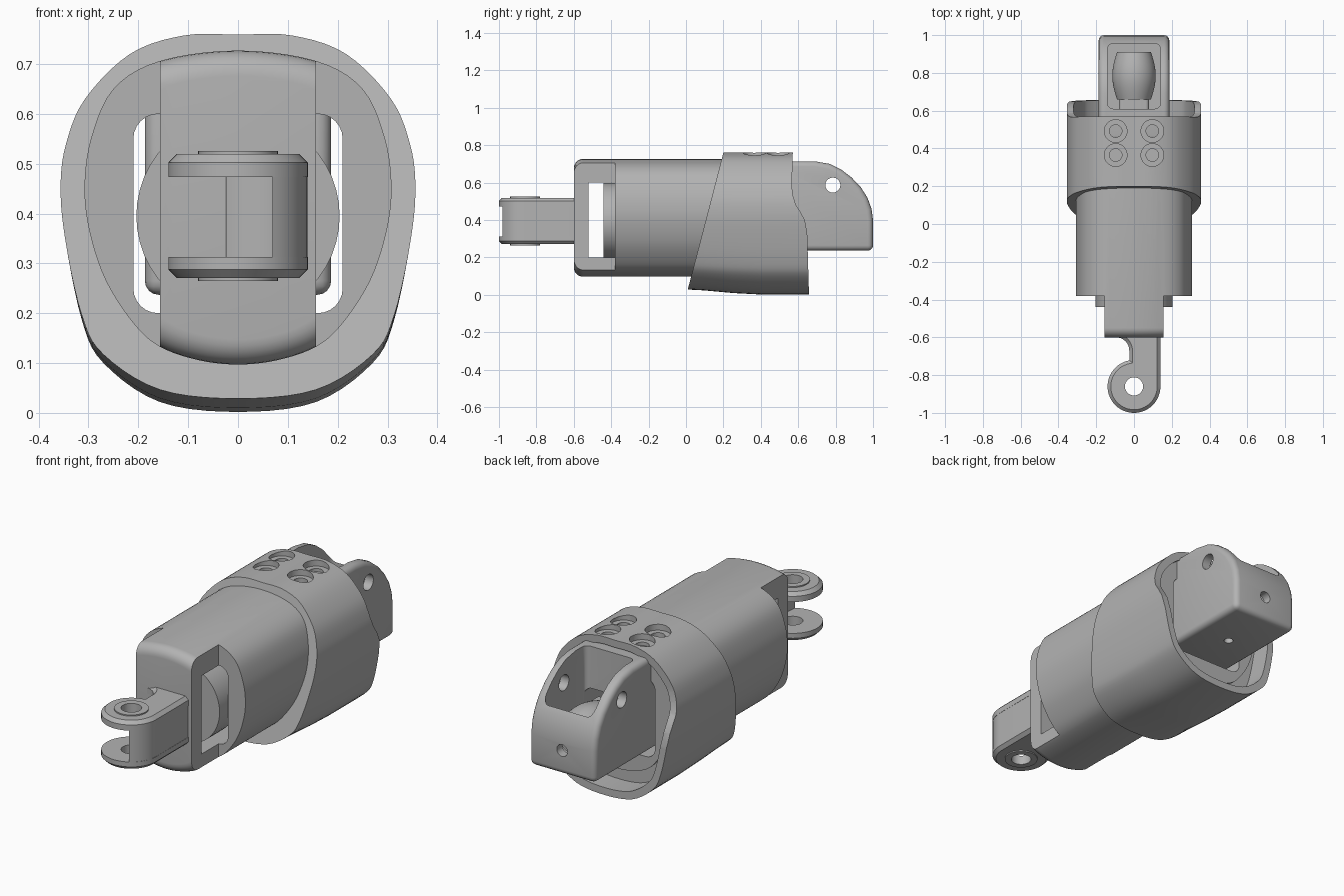
import bpy, bmesh, math
from mathutils import Matrix, Vector
from mathutils.geometry import interpolate_bezier

cube = bpy.data.objects.get("Cube")
if cube:
    bpy.data.objects.remove(cube, do_unlink=True)

grey = bpy.data.materials.new("mid_grey")
grey.use_nodes = True
grey.diffuse_color = (0.45, 0.45, 0.45, 1)
grey.node_tree.nodes["Principled BSDF"].inputs["Base Color"].default_value = grey.diffuse_color
parts = []


def make(name, bm):
    bmesh.ops.recalc_face_normals(bm, faces=bm.faces)
    mesh = bpy.data.meshes.new(name)
    bm.to_mesh(mesh)
    bm.free()
    mesh.materials.append(grey)
    ob = bpy.data.objects.new(name, mesh)
    bpy.context.collection.objects.link(ob)
    return ob


def loft(name, rings):
    """Skin a list of equal-length point rings and cap the ends."""
    bm = bmesh.new()
    rows = [[bm.verts.new(p) for p in ring] for ring in rings]
    n = len(rows[0])
    for a, b in zip(rows, rows[1:]):
        for i in range(n):
            bm.faces.new((a[i], a[(i + 1) % n], b[(i + 1) % n], b[i]))
    bm.faces.new(rows[0])
    bm.faces.new(rows[-1])
    return make(name, bm)


def prism(name, points, axis, lo, hi):
    place = {"x": lambda a, b, h: (h, a, b),
             "y": lambda a, b, h: (a, h, b),
             "z": lambda a, b, h: (a, b, h)}[axis]
    return loft(name, [[place(a, b, h) for a, b in points] for h in (lo, hi)])


def arc(cx, cy, r, start, end, steps):
    angles = [math.radians(start + (end - start) * i / steps) for i in range(steps + 1)]
    return [(cx + r * math.cos(t), cy + r * math.sin(t)) for t in angles]


def rod(name, axis, a, b, r, lo, hi):
    return prism(name, arc(a, b, r, 0, 352.5, 47), axis, lo, hi)


def rounded_box(name, axis, x0, x1, y0, y1, r, lo, hi):
    pts = (arc(x1 - r, y1 - r, r, 0, 90, 6) + arc(x0 + r, y1 - r, r, 90, 180, 6)
           + arc(x0 + r, y0 + r, r, 180, 270, 6) + arc(x1 - r, y0 + r, r, 270, 360, 6))
    return prism(name, pts, axis, lo, hi)


def apply(ob, mod):
    bpy.context.view_layer.objects.active = ob
    bpy.ops.object.modifier_apply(modifier=mod.name)


def boolean(ob, cutter, operation="DIFFERENCE"):
    mod = ob.modifiers.new("cut", "BOOLEAN")
    mod.operation, mod.solver, mod.object = operation, "EXACT", cutter
    apply(ob, mod)
    bpy.data.objects.remove(cutter, do_unlink=True)


def bevel(ob, width, segments):
    mod = ob.modifiers.new("round", "BEVEL")
    mod.width, mod.segments, mod.limit_method = width, segments, "ANGLE"
    mod.angle_limit = math.radians(40)
    apply(ob, mod)


def section(half):
    """Smooth closed outline from a right-hand half, top to bottom."""
    pts = [Vector(p) for p in half]
    pts += [Vector((-p.x, p.y)) for p in reversed(pts[1:-1])]
    n, out = len(pts), []
    for i in range(n):
        a, b, c, d = (pts[(i + k) % n] for k in (-1, 0, 1, 2))
        curve = interpolate_bezier(b, b + (c - a) / 6, c - (d - b) / 6, c, 6)
        out += [(p[0], p[1]) for p in curve[:-1]]
    return out


def scaled(points, k, cz):
    return [(x * k, cz + (z - cz) * k) for x, z in points]


inner = section([(0, .727), (.157, .706), (.25, .65), (.295, .55), (.308, .45),
                 (.297, .36), (.265, .265), (.21, .18), (.157, .133), (.08, .106), (0, .097)])
outer = section([(0, .759), (.11, .757), (.217, .72), (.307, .63), (.345, .54), (.356, .455),
                 (.347, .35), (.313, .185), (.27, .1), (.157, .022), (0, .002)])


def passage(ob):
    boolean(ob, rounded_box("passage", "y", -.21, .21, .2, .6, .05, -.52, .7))


def screw_holes(ob):
    for x in (-.097, .097):
        for y in (.365, .492):
            boolean(ob, rod("bore", "z", x, y, .06, .73, .9))
            boolean(ob, rod("bore", "z", x, y, .033, .70, .9))


# Inner barrel with its front yoke and through passage
rings = []
for i in range(7):
    t = math.radians(15 * i)
    k = 1 - .05 * (1 - math.sin(t)) / .31
    rings.append([(x, -.6 + .05 * (1 - math.cos(t)), z) for x, z in scaled(inner, k, .41)])
rings.append([(x, .55, z) for x, z in inner])
body = loft("inner_body", rings)
for s in (-1, 1):
    x0, x1 = sorted((s * .157, s * .5))
    boolean(body, prism("side_cut", [(x0, -.7), (x1, -.7), (x1, -.38), (x0, -.38)], "z", -.1, 1))
passage(body)
screw_holes(body)
parts.append(body)

# Outer collar: tapered sleeve trimmed by a slanted front and stepped back
rings = []
for y, drop in ((-.05, .03), (.1, .022), (.25, .008), (.4, 0), (.75, 0)):
    rings.append([(x, y, z + drop * max(0, .3 - z) / .3) for x, z in outer])
collar = loft("outer_collar", rings)
side = [(-.011, -.05), (.21, .8), (.572, .8), (.566, .58), (.572, .53), (.588, .48),
        (.614, .44), (.635, .4), (.648, .33), (.657, .02), (.657, -.05)]
boolean(collar, prism("trim", side, "x", -.6, .6), "INTERSECT")
boolean(collar, prism("bore", scaled(inner, .98, .41), "y", -.3, .545))
boolean(collar, prism("pocket", scaled(outer, .9, .38), "y", .54, .9))
screw_holes(collar)
parts.append(collar)

# Internal disc and drive shaft
parts.append(rod("front_disc", "y", 0, .395, .204, -.44, -.3))
parts.append(rod("drive_shaft", "y", 0, .395, .05, -.32, .68))
rings = []
for i in range(13):
    y = .66 + .25 * i / 12
    r = .09 + .025 * math.sin(math.pi * i / 12)
    rings.append([(a, y, b) for a, b in arc(0, .395, r, 0, 352.5, 47)])
parts.append(loft("rear_barrel", rings))
parts.append(rounded_box("barrel_flange", "y", -.08, .08, .32, .47, .02, .61, .66))

# Front clevis: two chamfered plates, web, washers
plan = (arc(0, -.86, .14, 0, -260, 40) + arc(-.095, -.67, .07, 0, 90, 8)
        + [(-.095, -.58), (.14, -.58)])
for name, z_in, z_out, z_ring in (("upper", .473, .519, .525), ("lower", .313, .271, .265)):
    lo, hi = sorted((z_in, z_out))
    plate = prism(name + "_clevis_plate", plan, "z", lo, hi)
    bm = bmesh.new()
    bm.from_mesh(plate.data)
    rim = [e for e in bm.edges if all(abs(v.co.z - z_out) < 1e-4 for v in e.verts)]
    bmesh.ops.bevel(bm, geom=rim, offset=.017, segments=1, affect="EDGES")
    bm.to_mesh(plate.data)
    bm.free()
    lo, hi = sorted(((z_in + z_out) / 2, z_ring))
    ring = rod(name + "_clevis_washer", "z", 0, -.86, .08, lo, hi)
    for ob in (plate, ring):
        boolean(ob, rod("pin_hole", "z", 0, -.86, .048, 0, 1))
        parts.append(ob)
web = (arc(0, -.86, .139, 0, -60, 12) + arc(0, -.86, .14, 50, 100, 8)
       + [(-.025, -.58), (.139, -.58)])
parts.append(prism("clevis_web", web, "z", .3, .485))

# Rear bracket: hollow box with rounded cheeks
cheek = [(.44, .714), (.69, .714), (.77, .70), (.83, .67), (.885, .628), (.935, .575),
         (.97, .52), (.992, .46), (1, .4), (1, .237), (.44, .237)]
bracket = prism("rear_bracket", cheek, "x", -.187, .187)
bevel(bracket, .028, 4)
boolean(bracket, rounded_box("cavity", "z", -.14, .14, .61, .955, .03, .28, 1))
boolean(bracket, rounded_box("throat", "y", -.138, .138, .285, .5, .03, .3, .8))
boolean(bracket, rod("cross_hole", "x", .785, .587, .04, -.4, .4))
boolean(bracket, rod("end_hole", "y", 0, .36, .03, .93, 1.1))
boolean(bracket, rod("floor_hole", "z", 0, .72, .022, .1, .32))
parts.append(bracket)

# Smooth curved faces, keep machined edges crisp
for ob in parts:
    bpy.ops.object.select_all(action="DESELECT")
    ob.select_set(True)
    bpy.context.view_layer.objects.active = ob
    bpy.ops.object.shade_smooth_by_angle(angle=math.radians(30))
